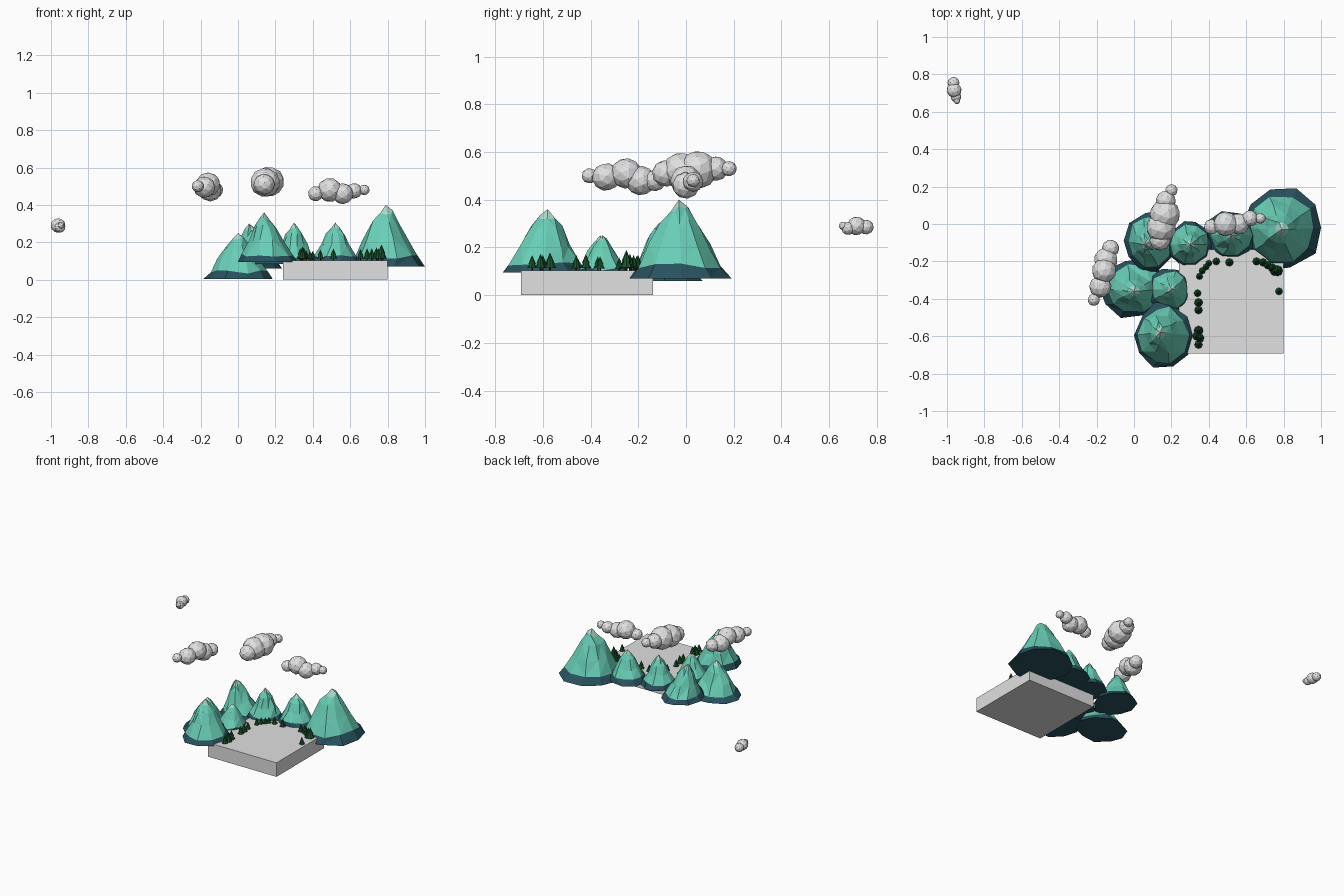
import bpy, bmesh, math, random
from mathutils import Vector, Matrix

if "Cube" in bpy.data.objects:
    bpy.data.objects.remove(bpy.data.objects["Cube"])

random.seed(7)


def material(name, r, g, b):
    m = bpy.data.materials.new(name)
    m.diffuse_color = (r, g, b, 1)
    m.use_nodes = True
    m.node_tree.nodes["Principled BSDF"].inputs["Base Color"].default_value = m.diffuse_color
    return m


GREY = material("pale grey", 0.75, 0.75, 0.75)
MINT = material("mint green", 0.14, 0.62, 0.47)
TIP = material("pale mint tip", 0.42, 0.70, 0.60)
DARK = material("dark teal", 0.021, 0.084, 0.112)
LEAF = material("pine green", 0.009, 0.085, 0.025)
BARK = material("dark bark", 0.03, 0.018, 0.01)


def finish(bm, name, mats):
    bmesh.ops.recalc_face_normals(bm, faces=bm.faces)
    me = bpy.data.meshes.new(name)
    bm.to_mesh(me)
    bm.free()
    for m in mats:
        me.materials.append(m)
    ob = bpy.data.objects.new(name, me)
    bpy.context.collection.objects.link(ob)
    return ob


# Square ground slab
bm = bmesh.new()
bmesh.ops.create_cube(bm, size=1, matrix=Matrix.Translation((0.52, -0.415, 0.052))
                      @ Matrix.Diagonal((0.56, 0.555, 0.104, 1)))
finish(bm, "ground_slab", [GREY])

# Mountains: faceted concave cones with dark foot and pale tip
PROFILE = [(0, 1.0), (0.14, 0.82), (0.42, 0.57), (0.70, 0.36), (0.87, 0.17)]
SIDES = 10


def mountain(name, peak, base_centre, rx, ry, z0):
    bm = bmesh.new()
    h = peak[2] - z0
    rings = []
    for k, (t, r) in enumerate(PROFILE):
        ring = []
        for i in range(SIDES):
            a = math.tau * (i + random.uniform(-0.15, 0.15) * (i % 5 > 0)) / SIDES
            j = 1.0 if k == 0 and i % 5 == 0 else random.uniform(0.92, 1.06)
            dz = random.uniform(-0.03, 0.05) if k else 0
            cx = base_centre[0] + (peak[0] - base_centre[0]) * t
            cy = base_centre[1] + (peak[1] - base_centre[1]) * t
            ring.append(bm.verts.new((cx + rx * r * j * math.cos(a),
                                      cy + ry * r * j * math.sin(a), z0 + h * (t + dz))))
        rings.append(ring)
    top = bm.verts.new(peak)
    bm.faces.new(rings[0]).material_index = 0
    for k in range(len(rings) - 1):
        for i in range(SIDES):
            n = (i + 1) % SIDES
            a, b, c, d = rings[k][i], rings[k][n], rings[k + 1][n], rings[k + 1][i]
            tris = [(a, b, c), (a, c, d)] if random.random() < 0.5 else [(a, b, d), (b, c, d)]
            for tri in tris:
                bm.faces.new(tri).material_index = 0 if k == 0 else 1
    for i in range(SIDES):
        bm.faces.new((rings[-1][i], rings[-1][(i + 1) % SIDES], top)).material_index = 2
    finish(bm, name, [DARK, MINT, TIP])


for idx, args in enumerate([
    ((0.79, -0.03, 0.40), (0.785, -0.02), 0.215, 0.23, 0.07),
    ((0.52, -0.06, 0.305), (0.52, -0.06), 0.14, 0.13, 0.09),
    ((0.30, -0.11, 0.305), (0.30, -0.11), 0.125, 0.13, 0.09),
    ((0.06, -0.11, 0.30), (0.09, -0.09), 0.145, 0.165, 0.06),
    ((0.00, -0.36, 0.25), (0.00, -0.345), 0.185, 0.16, 0.005),
    ((0.20, -0.35, 0.25), (0.19, -0.35), 0.12, 0.12, 0.085),
    ((0.14, -0.58, 0.36), (0.16, -0.595), 0.16, 0.185, 0.095),
]):
    mountain("mountain_%d" % (idx + 1), *args)


# Pine trees along the inner rim: trunk and two stacked cones
def cone(bm, loc, r1, r2, depth, sides, mat):
    res = bmesh.ops.create_cone(bm, cap_ends=True, segments=sides, radius1=r1, radius2=r2,
                                depth=depth, matrix=Matrix.Translation(
                                    Vector(loc) + Vector((0, 0, depth / 2))))
    for f in {f for v in res["verts"] for f in v.link_faces}:
        f.material_index = mat


TREES = [(0.34, -0.37, 0.054), (0.345, -0.42, 0.064), (0.345, -0.46, 0.06),
         (0.345, -0.57, 0.07), (0.333, -0.60, 0.06), (0.352, -0.61, 0.065),
         (0.345, -0.645, 0.06), (0.35, -0.28, 0.05), (0.365, -0.25, 0.05),
         (0.385, -0.23, 0.048), (0.40, -0.21, 0.048), (0.44, -0.20, 0.055),
         (0.51, -0.205, 0.06), (0.655, -0.20, 0.058), (0.69, -0.205, 0.06),
         (0.715, -0.22, 0.06), (0.74, -0.235, 0.065), (0.75, -0.255, 0.06),
         (0.767, -0.25, 0.08), (0.775, -0.36, 0.055)]
for i, (x, y, h) in enumerate(TREES):
    bm = bmesh.new()
    cone(bm, (x, y, 0.10), 0.06 * h, 0.06 * h, 0.3 * h, 6, 1)
    cone(bm, (x, y, 0.104 + 0.15 * h), 0.36 * h, 0.03 * h, 0.55 * h, 8, 0)
    cone(bm, (x, y, 0.104 + 0.45 * h), 0.26 * h, 0, 0.62 * h, 8, 0)
    finish(bm, "pine_tree_%d" % (i + 1), [LEAF, BARK])


# Clouds: overlapping low-poly balls (x, y, z, radius)
CLOUDS = {
    "cloud_right": [(0.415, -0.015, 0.46, 0.040), (0.49, 0.0, 0.48, 0.064),
                    (0.56, 0.0, 0.46, 0.056), (0.62, 0.03, 0.475, 0.042),
                    (0.675, 0.03, 0.48, 0.028)],
    "cloud_middle": [(0.14, -0.085, 0.51, 0.056), (0.145, -0.02, 0.52, 0.078),
                     (0.165, 0.05, 0.525, 0.080), (0.17, 0.125, 0.53, 0.052),
                     (0.20, 0.18, 0.53, 0.032)],
    "cloud_left": [(-0.125, -0.13, 0.48, 0.045), (-0.15, -0.19, 0.48, 0.062),
                   (-0.16, -0.25, 0.51, 0.064), (-0.18, -0.335, 0.495, 0.058),
                   (-0.215, -0.405, 0.50, 0.032)],
    "cloud_far": [(-0.965, 0.755, 0.285, 0.031), (-0.962, 0.715, 0.29, 0.039),
                  (-0.952, 0.68, 0.28, 0.028), (-0.947, 0.658, 0.29, 0.017)],
}
for name, balls in CLOUDS.items():
    bm = bmesh.new()
    for x, y, z, r in balls:
        m = (Matrix.Translation((x, y, z)) @ Matrix.Diagonal((1.03, 1.03, 1.0, 1))
             @ Matrix.Rotation(random.uniform(0, 6), 4, (1, random.random(), 1)))
        bmesh.ops.create_icosphere(bm, subdivisions=2, radius=r, matrix=m)
    finish(bm, name, [GREY])
